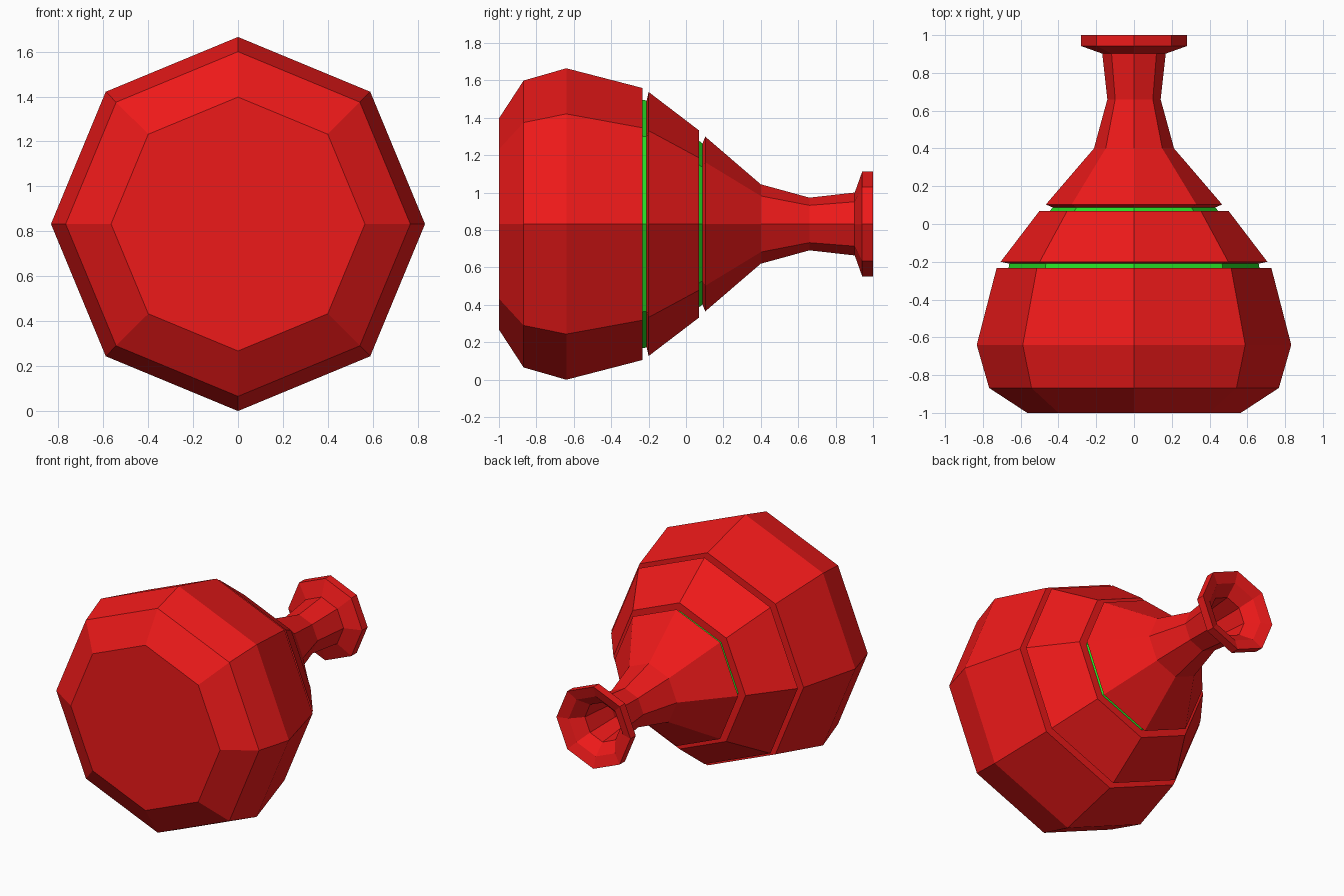
import bpy, bmesh
from math import cos, sin, tau

if "Cube" in bpy.data.objects:
    bpy.data.objects.remove(bpy.data.objects["Cube"])

SIDES = 8
AXIS_Z = 0.8325


def material(name, colour):
    m = bpy.data.materials.new(name)
    m.diffuse_color = colour
    m.use_nodes = True
    m.node_tree.nodes["Principled BSDF"].inputs["Base Color"].default_value = m.diffuse_color
    return m


red = material("red_glaze", (0.85, 0.01, 0.01, 1))
green = material("green_band", (0.02, 0.75, 0.02, 1))


def lathe(name, profile, mat, cap_start=False, cap_end=False):
    """Sweep a (y, radius) profile around the flask's lengthwise axis."""
    bm = bmesh.new()
    rings = [[bm.verts.new((r * cos(tau * j / SIDES), y, AXIS_Z + r * sin(tau * j / SIDES)))
              for j in range(SIDES)] for y, r in profile]
    for a, b in zip(rings, rings[1:]):
        for j in range(SIDES):
            k = (j + 1) % SIDES
            bm.faces.new((a[j], b[j], b[k], a[k]))
    if cap_start:
        bm.faces.new(rings[0])
    if cap_end:
        bm.faces.new(rings[-1][::-1])
    mesh = bpy.data.meshes.new(name)
    bm.to_mesh(mesh)
    bm.free()
    mesh.materials.append(mat)
    obj = bpy.data.objects.new(name, mesh)
    bpy.context.collection.objects.link(obj)
    return obj


# Wide belly with its chamfered base, ending at the first groove
lathe("belly", [(-1, 0.565), (-0.868, 0.767), (-0.64, 0.8325),
                (-0.232, 0.727), (-0.232, 0.664)], red, cap_start=True)

# Inset green ring in the first groove
lathe("lower_band", [(-0.232, 0.664), (-0.21, 0.66)], green)

# Tapered shoulder between the grooves
lathe("shoulder", [(-0.21, 0.66), (-0.2, 0.706), (0.07, 0.5), (0.07, 0.445)], red)

# Inset green ring in the second groove
lathe("upper_band", [(0.07, 0.445), (0.088, 0.43)], green)

# Neck, flared lip and the hollow mouth
lathe("neck", [(0.088, 0.43), (0.103, 0.467), (0.4, 0.212), (0.66, 0.141),
               (0.902, 0.168), (0.942, 0.28), (1, 0.28),
               (0.975, 0.205), (0.9, 0.135), (0.66, 0.11), (0.4, 0.17)],
      red, cap_end=True)
